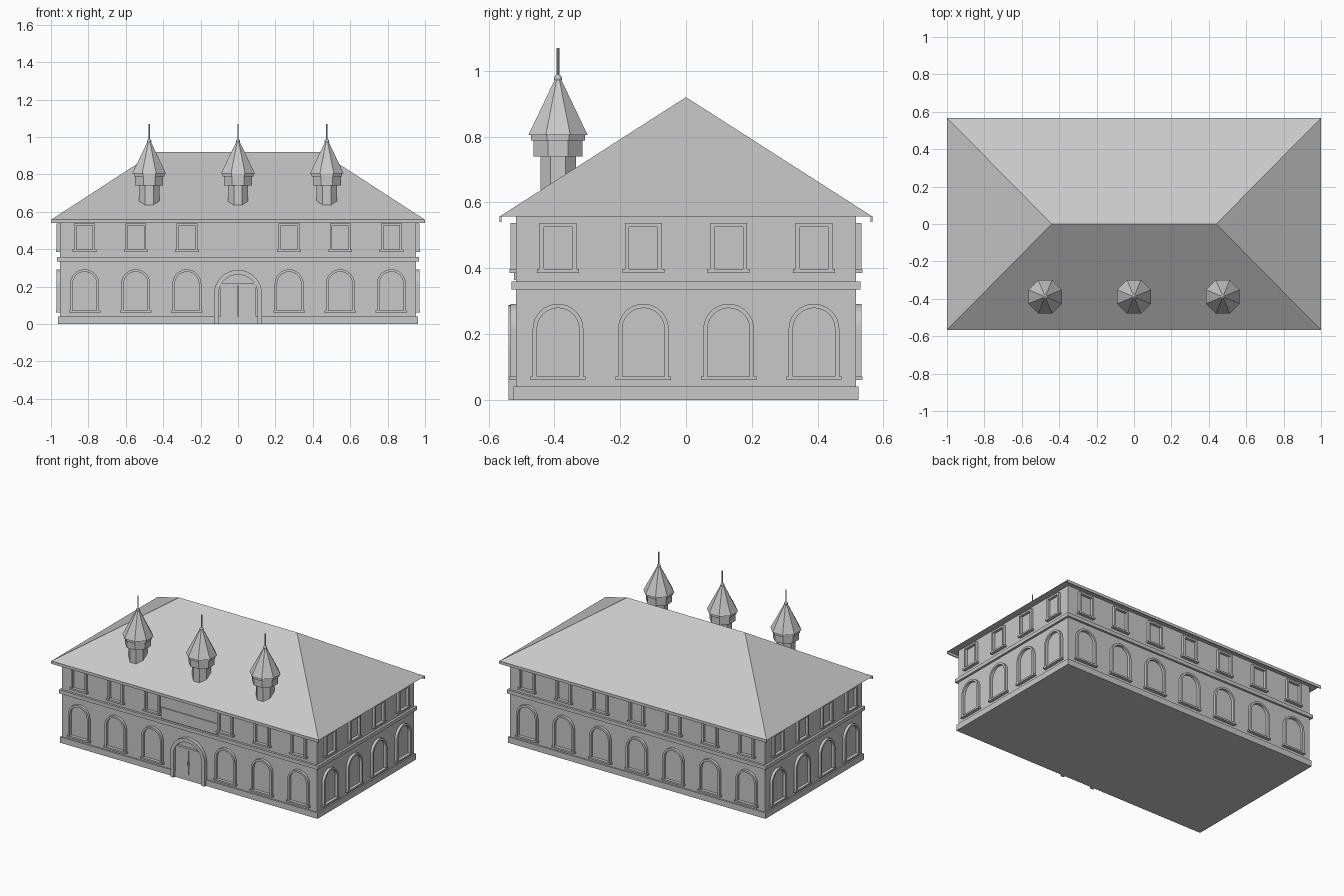
import bpy, bmesh, math
from mathutils import Matrix, Vector

cube = bpy.data.objects.get("Cube")
if cube:
    bpy.data.objects.remove(cube, do_unlink=True)

stone = bpy.data.materials.new("plain_grey")
stone.use_nodes = True
stone.diffuse_color = (0.58, 0.58, 0.58, 1)
stone.node_tree.nodes["Principled BSDF"].inputs["Base Color"].default_value = (0.58, 0.58, 0.58, 1)

WALL_X, WALL_Y, EAVE = 0.953, 0.516, 0.557
ROOF_X, ROOF_Y, PEAK, RIDGE = 1.0, 0.567, 0.92, 0.44


def finish(name, bm, place=None):
    bmesh.ops.recalc_face_normals(bm, faces=bm.faces)
    mesh = bpy.data.meshes.new(name)
    bm.to_mesh(mesh)
    bm.free()
    mesh.materials.append(stone)
    obj = bpy.data.objects.new(name, mesh)
    if place:
        obj.matrix_world = place
    bpy.context.collection.objects.link(obj)
    return obj


def box(name, x, y, z, place=None):
    """Box from (low, high) pairs on each axis."""
    bm = bmesh.new()
    size = [b - a for a, b in (x, y, z)]
    mid = Vector([(a + b) / 2 for a, b in (x, y, z)])
    bmesh.ops.create_cube(bm, size=1, matrix=Matrix.Translation(mid) @ Matrix.Diagonal((*size, 1)))
    return finish(name, bm, place)


def opening(half, bottom, top, arched):
    """Outline of an opening, open at the bottom."""
    if not arched:
        return [(-half, bottom), (-half, top), (half, top), (half, bottom)]
    spring, n = top - half, 16
    arc = [(-half * math.cos(math.pi * i / n), spring + half * math.sin(math.pi * i / n))
           for i in range(n + 1)]
    return [(-half, bottom)] + arc + [(half, bottom)]


def surround(name, outer, inner, depth, place):
    """Raised frame between two outlines, standing out from the wall."""
    bm = bmesh.new()
    rows = [[bm.verts.new((u, y, z)) for u, z in line]
            for line, y in ((outer, 0), (outer, -depth), (inner, -depth), (inner, 0))]
    for i in range(len(outer) - 1):
        for a in range(4):
            b = (a + 1) % 4
            bm.faces.new((rows[a][i], rows[a][i + 1], rows[b][i + 1], rows[b][i]))
    for i in (0, -1):
        bm.faces.new([row[i] for row in rows])
    finish(name, bm, place)


def wall_place(turn, u):
    """Spot at u along one of the four walls, turned to face outward."""
    reach = WALL_X if turn % 2 else WALL_Y
    return Matrix.Rotation(turn * math.pi / 2, 4, "Z") @ Matrix.Translation((u, -reach, 0))


def lower_window(side, place):
    surround(side + "_arched_window_frame", opening(0.077, 0.07, 0.292, True),
             opening(0.064, 0.07, 0.279, True), 0.018, place)
    box(side + "_arched_window_sill", (-0.084, 0.084), (-0.021, 0), (0.06, 0.071), place)


def upper_window(side, place):
    surround(side + "_upper_window_frame", opening(0.056, 0.396, 0.538, False),
             opening(0.043, 0.396, 0.526, False), 0.018, place)
    box(side + "_upper_window_sill", (-0.064, 0.064), (-0.021, 0), (0.386, 0.397), place)


def prism(name, x, y, low, high, r_low, r_high, sides=8):
    """Prism or cone with a flat side to the front; radii are measured to the flats."""
    k = 1 / math.cos(math.pi / sides)
    bm = bmesh.new()
    place = Matrix.Translation((x, y, (low + high) / 2)) @ Matrix.Rotation(math.pi / sides, 4, "Z")
    bmesh.ops.create_cone(bm, cap_ends=True, segments=sides, radius1=r_low * k,
                          radius2=r_high * k, depth=high - low, matrix=place)
    return finish(name, bm)


# Walls, plinth and string course
def block(name, grow, z):
    box(name, (-WALL_X - grow, WALL_X + grow), (-WALL_Y - grow, WALL_Y + grow), z)


block("walls", 0, (0, EAVE))
block("plinth", 0.009, (0, 0.04))
block("string_course", 0.015, (0.335, 0.359))

# Hipped roof
bm = bmesh.new()
fl, fr, br, bl = [bm.verts.new((sx * ROOF_X, sy * ROOF_Y, EAVE))
                  for sx, sy in ((-1, -1), (1, -1), (1, 1), (-1, 1))]
rl, rr = [bm.verts.new((s * RIDGE, 0, PEAK)) for s in (-1, 1)]
for face in ((fl, fr, rr, rl), (br, bl, rl, rr), (fr, br, rr), (bl, fl, rl), (fl, bl, br, fr)):
    bm.faces.new(face)
finish("roof", bm)
for side, s in (("front", -1), ("back", 1)):
    edges = sorted((s * ROOF_Y, s * (ROOF_Y - 0.006)))
    box(side + "_eave_board", (-ROOF_X, ROOF_X), edges, (0.54, EAVE + 0.002))

# Windows on all four walls
for turn, side in enumerate(("front", "left", "back", "right")):
    if turn % 2:
        spots = [0.2593 * (i - 1.5) for i in range(4)]
    else:
        spots = [0.2733 * i for i in range(-3, 4) if i or side == "back"]
    for u in spots:
        place = wall_place(turn, u)
        lower_window(side, place)
        upper_window(side, place)

# Blank panel above the entrance
front = wall_place(0, 0)
box("entrance_panel", (-0.21, 0.21), (-0.007, 0), (0.365, 0.44), front)

# Arched entrance with double doors
surround("entrance_arch", opening(0.128, 0, 0.289, True),
         opening(0.104, 0, 0.264, True), 0.024, front)
box("door_transom", (-0.104, 0.104), (-0.016, 0), (0.204, 0.219), front)
for side, s in (("left", 1), ("right", -1)):
    box(side + "_door_leaf", sorted((s * 0.002, s * 0.096)), (-0.012, 0), (0.04, 0.204), front)
    box(side + "_door_handle", sorted((s * 0.004, s * 0.008)), (-0.018, -0.01), (0.105, 0.13), front)

# Three roof turrets
for label, x in (("right", -0.475), ("middle", 0), ("left", 0.475)):
    name, y = label + "_turret_", -0.389
    prism(name + "shaft", x, y, 0.6, 0.75, 0.054, 0.054)
    prism(name + "collar", x, y, 0.74, 0.79, 0.075, 0.075)
    prism(name + "cornice", x, y, 0.788, 0.806, 0.082, 0.082)
    prism(name + "cap", x, y, 0.805, 0.975, 0.09, 0.009)
    prism(name + "spike", x, y, 0.97, 1.07, 0.004, 0.004)
    bm = bmesh.new()
    bmesh.ops.create_uvsphere(bm, u_segments=12, v_segments=8, radius=0.012,
                              matrix=Matrix.Translation((x, y, 0.977)))
    finish(name + "ball", bm)
